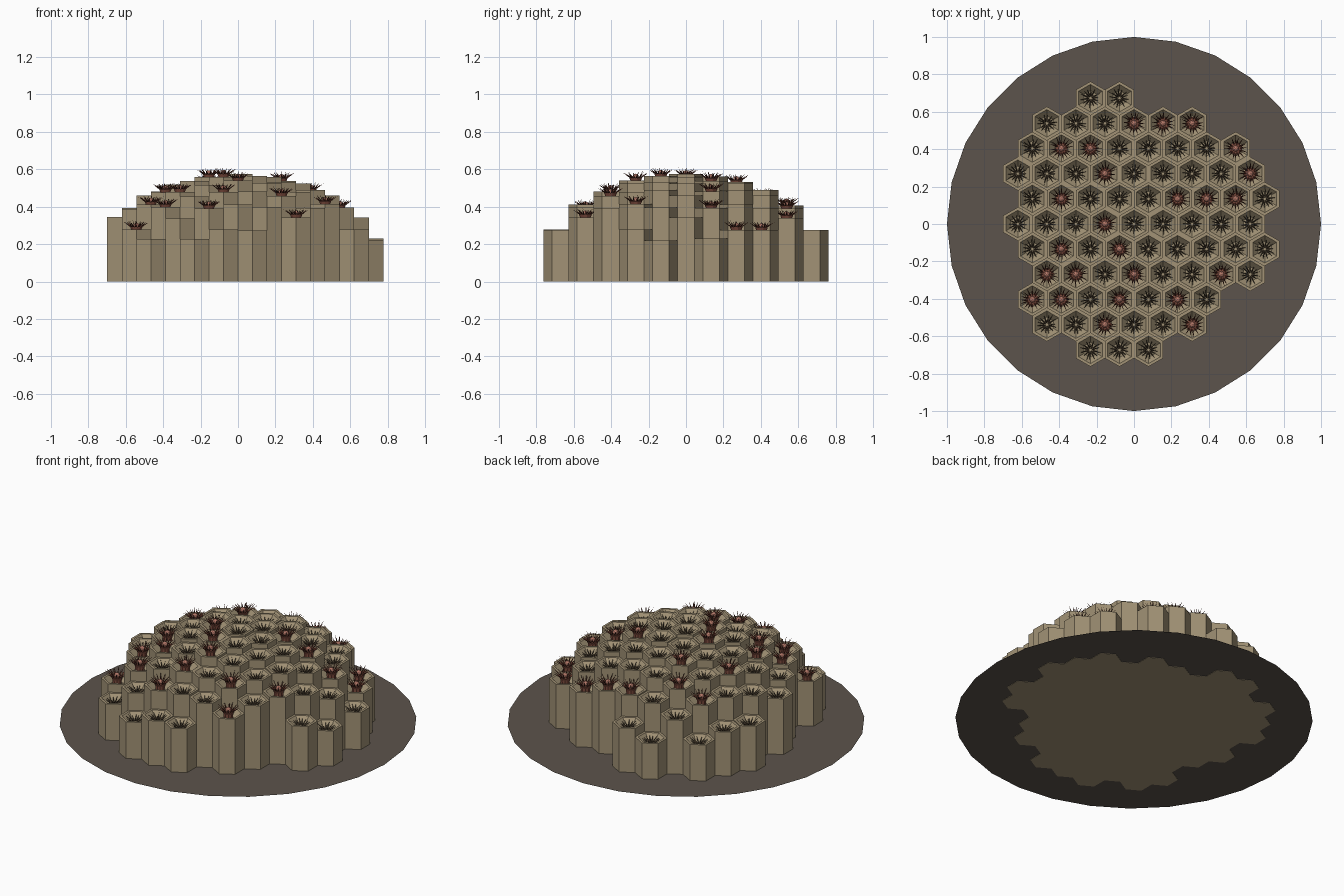
import bpy, bmesh, math, random
from mathutils import Matrix, Vector

if "Cube" in bpy.data.objects:
    bpy.data.objects.remove(bpy.data.objects["Cube"], do_unlink=True)

random.seed(4)
R = 0.0897                      # hexagon corner radius
DX, DY = R * math.sqrt(3), R * 1.5

# row: (first column, last column, columns with an open polyp)
ROWS = {
    5: (-1.5, -0.5, []),
    4: (-3, 2, [0, 1, 2]),
    3: (-3.5, 3.5, [-2.5, -1.5, 3.5]),
    2: (-4, 4, [-1, 4]),
    1: (-3.5, 4.5, [-2.5, 1.5, 2.5, 3.5]),
    0: (-4, 4, [-1]),
    -1: (-3.5, 4.5, [-2.5, -0.5]),
    -2: (-3, 4, [-3, -2, 0, 3]),
    -3: (-3.5, 2.5, [-3.5, -2.5, -0.5, 1.5]),
    -4: (-3, 2, [-1, 2]),
    -5: (-1.5, 0.5, []),
}


def material(name, rgb):
    m = bpy.data.materials.new(name)
    m.use_nodes = True
    col = (*rgb, 1)
    m.diffuse_color = col
    bsdf = next(n for n in m.node_tree.nodes if n.type == "BSDF_PRINCIPLED")
    bsdf.inputs["Base Color"].default_value = col
    return m


def finish(name, bm, mat):
    me = bpy.data.meshes.new(name)
    bm.to_mesh(me)
    bm.free()
    me.materials.append(mat)
    ob = bpy.data.objects.new(name, me)
    bpy.context.collection.objects.link(ob)
    return ob


def ring(bm, c, r, z, n, turn=math.pi / 2):
    return [bm.verts.new((c.x + r * math.cos(turn + math.tau * i / n),
                          c.y + r * math.sin(turn + math.tau * i / n), z))
            for i in range(n)]


def lathe(bm, c, profile, n):
    """Stack of n-sided rings joined by quads and capped at both ends."""
    rings = [ring(bm, c, r, z, n) for r, z in profile]
    for a, b in zip(rings, rings[1:]):
        for i in range(n):
            j = (i + 1) % n
            bm.faces.new((a[i], a[j], b[j], b[i]))
    bm.faces.new(rings[0][::-1])
    bm.faces.new(rings[-1])


def spikes(bm, c, n, start, end, width):
    """Crown of thin three-sided spikes; start and end are (radius, height)."""
    turn = random.uniform(0, 1)
    for i in range(n):
        a = turn + math.tau * i / n + random.uniform(-0.1, 0.1)
        out = Vector((math.cos(a), math.sin(a), 0))
        side = Vector((-out.y, out.x, 0)) * width
        reach = random.uniform(0.8, 1.05)
        base = c + out * start[0] + Vector((0, 0, start[1]))
        tip = c + out * (start[0] + (end[0] - start[0]) * reach)
        tip.z = start[1] + (end[1] - start[1]) * reach
        tip = bm.verts.new(tip)
        b = [bm.verts.new(base + side), bm.verts.new(base - side),
             bm.verts.new(base + Vector((0, 0, width * 1.6)))]
        bm.faces.new((b[1], b[0], tip))
        bm.faces.new((b[2], b[1], tip))
        bm.faces.new((b[0], b[2], tip))
        bm.faces.new(b)


stone = material("pale limestone", (0.36, 0.29, 0.18))
ground = material("dark seabed", (0.107, 0.088, 0.072))
shade = material("dark brown tentacle", (0.075, 0.052, 0.03))
red = material("dark red tentacle", (0.13, 0.04, 0.025))
flesh = material("red brown polyp", (0.22, 0.075, 0.05))
pink = material("pink mouth", (0.46, 0.19, 0.14))

# flat seabed disc, just above the column feet
bm = bmesh.new()
bm.faces.new(ring(bm, Vector((0, 0, 0)), 1, 0.002, 28))
finish("base_disc", bm, ground)

columns, closed, stalks, crowns, mouths = (bmesh.new() for _ in range(5))
for row, (first, last, opened) in ROWS.items():
    for k in range(int(last - first) + 1):
        col = first + k
        c = Vector((col * DX, row * DY, 0))
        # columns follow a dome
        top = 0.57 * math.sqrt(1 - (c.length / 0.775) ** 2)
        top += random.uniform(-0.006, 0.006)
        # hexagonal column with a sunken cup
        lathe(columns, c, [(R, 0), (R, top), (R * 0.82, top),
                           (R * 0.45, top - 0.035)], 6)
        if col in opened:
            # polyp stalk, tentacle crown and round mouth
            lathe(stalks, c, [(0.026, top - 0.036), (0.028, top),
                              (0.034, top + 0.014), (0.02, top + 0.016)], 10)
            spikes(crowns, c, 16, (0.026, top + 0.01), (0.07, top + 0.043), 0.0045)
            spikes(crowns, c, 10, (0.022, top + 0.012), (0.046, top + 0.05), 0.004)
            bmesh.ops.create_icosphere(
                mouths, subdivisions=2, radius=0.017,
                matrix=Matrix.Translation(c + Vector((0, 0, top + 0.02))))
        else:
            # withdrawn tentacles inside the cup
            spikes(closed, c, 14, (0.014, top - 0.033), (0.058, top - 0.004), 0.0045)
            spikes(closed, c, 7, (0.008, top - 0.034), (0.03, top - 0.006), 0.004)

finish("hexagonal_columns", columns, stone)
finish("closed_tentacles", closed, shade)
finish("polyp_stalks", stalks, flesh)
finish("open_tentacles", crowns, red)
finish("polyp_mouths", mouths, pink)
